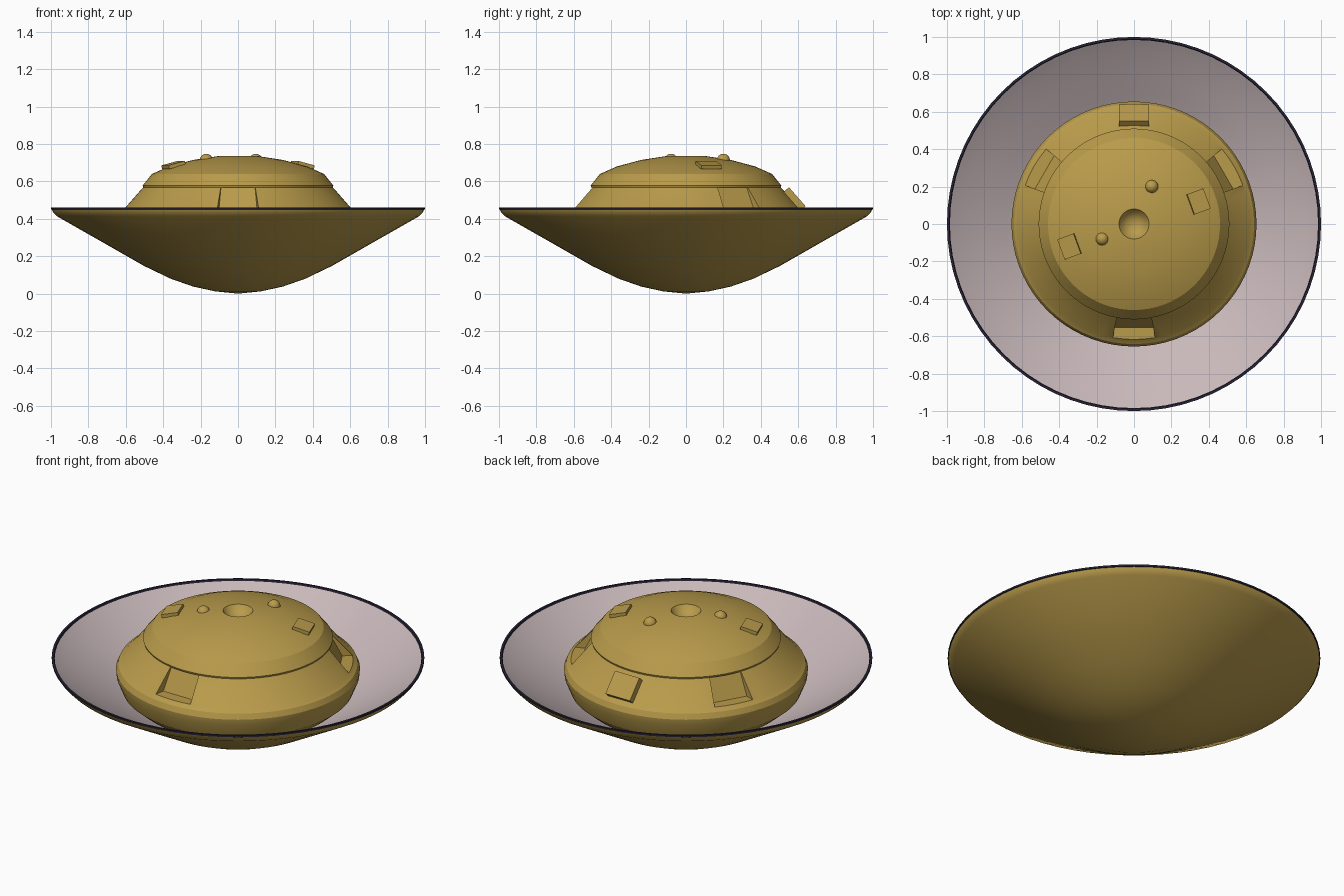
import bpy, bmesh, math
from mathutils import Matrix, Vector

if "Cube" in bpy.data.objects:
    bpy.data.objects.remove(bpy.data.objects["Cube"])


def material(name, rgb):
    m = bpy.data.materials.new(name)
    m.diffuse_color = (*rgb, 1)
    m.use_nodes = True
    m.node_tree.nodes["Principled BSDF"].inputs["Base Color"].default_value = m.diffuse_color
    return m


GOLD = material("gold foil", (0.485, 0.328, 0.07))
PINK = material("pale pink grey", (0.58, 0.48, 0.49))
DARK = material("dark violet", (0.02, 0.016, 0.035))


def finish(name, bm, mat, angle=30):
    me = bpy.data.meshes.new(name)
    bm.to_mesh(me)
    bm.free()
    ob = bpy.data.objects.new(name, me)
    bpy.context.collection.objects.link(ob)
    me.materials.append(mat)
    smooth(ob, angle)
    return ob


def smooth(ob, angle):
    bpy.ops.object.select_all(action='DESELECT')
    ob.select_set(True)
    bpy.context.view_layer.objects.active = ob
    bpy.ops.object.shade_smooth_by_angle(angle=math.radians(angle))


def lathe(name, profile, mat, steps=72, angle=30, flip=False):
    """Spin an (r, z) profile about the z axis."""
    bm = bmesh.new()
    vs = [bm.verts.new((r, 0, z)) for r, z in profile]
    es = [bm.edges.new(p) for p in zip(vs, vs[1:])]
    bmesh.ops.spin(bm, geom=vs + es, axis=(0, 0, 1), cent=(0, 0, 0),
                   angle=math.tau, steps=steps, use_merge=True)
    bmesh.ops.remove_doubles(bm, verts=bm.verts, dist=1e-4)
    bmesh.ops.recalc_face_normals(bm, faces=bm.faces)
    if flip:
        bmesh.ops.reverse_faces(bm, faces=bm.faces)
    return finish(name, bm, mat, angle)


def plate(name, size, loc, normal, spin=0.0):
    """Thin box whose local z follows the given normal."""
    bm = bmesh.new()
    n = Vector(normal).normalized()
    x = Vector((math.cos(spin), math.sin(spin), 0))
    x = (x - n * x.dot(n)).normalized()
    rot = Matrix((x, n.cross(x), n)).transposed().to_4x4()
    bmesh.ops.create_cube(bm, size=1, matrix=Matrix.Translation(loc) @ rot @ Matrix.Diagonal((*size, 1)))
    return finish(name, bm, GOLD)


# Heat shield dish: outer skin, dark rim band and pale inner lining
lathe("dish_outer", [(0, 0.0), (0.12, 0.012), (0.24, 0.038), (0.36, 0.08), (0.5, 0.147),
                     (0.97, 0.415), (0.99, 0.437), (0.996, 0.452)], GOLD)
lathe("dish_rim", [(0.996, 0.45), (1.0, 0.452), (1.0, 0.462), (0.988, 0.462), (0.984, 0.452)], DARK)
lathe("dish_lining", [(0.984, 0.453), (0.92, 0.408), (0.8, 0.338), (0.7, 0.278), (0.5, 0.165),
                      (0.3, 0.08), (0, 0.03)], PINK, flip=True)

# Capsule back shell: domed lid with a central cup, conical skirt, rounded base
shell = lathe("capsule_shell", [
    (0, 0.685), (0.035, 0.692), (0.062, 0.71), (0.08, 0.737), (0.11, 0.735), (0.24, 0.715),
    (0.37, 0.68), (0.46, 0.64), (0.51, 0.578), (0.507, 0.568), (0.515, 0.56), (0.62, 0.44),
    (0.642, 0.425), (0.655, 0.395), (0.652, 0.36), (0.62, 0.28), (0.55, 0.22), (0, 0.15)], GOLD)

# Three notches cut into the skirt
for a in (30, 150, 270):
    bm = bmesh.new()
    rings = []
    for d in (-10.5, 10.5):
        t = math.radians(a + d)
        rings.append([bm.verts.new((r * math.cos(t), r * math.sin(t), z))
                      for r, z in ((0.5, 0.567), (0.562, 0.443), (0.72, 0.443), (0.72, 0.567))])
    for ring in rings:
        bm.faces.new(ring)
    for i in range(4):
        j = (i + 1) % 4
        bm.faces.new((rings[0][i], rings[0][j], rings[1][j], rings[1][i]))
    bmesh.ops.recalc_face_normals(bm, faces=bm.faces)
    cutter = finish("notch_cutter", bm, GOLD)
    mod = shell.modifiers.new("notch", 'BOOLEAN')
    mod.operation, mod.solver, mod.object = 'DIFFERENCE', 'EXACT', cutter
    bpy.context.view_layer.objects.active = shell
    bpy.ops.object.modifier_apply(modifier=mod.name)
    bpy.data.objects.remove(cutter)
smooth(shell, 25)

# Hatch on the rear of the skirt
plate("rear_hatch", (0.16, 0.135, 0.04), (0, 0.58, 0.505), (0, 0.75, 0.66))

# Two opposite lid panels, tilted with the dome
for s, name in ((1, "lid_panel_right"), (-1, "lid_panel_left")):
    plate(name, (0.095, 0.115, 0.02), (0.345 * s, 0.12 * s, 0.688),
          (0.24 * s, 0.085 * s, 1), math.radians(20))

# Small round knobs on the lid
for name, x, y in (("knob_rear", 0.095, 0.2), ("knob_front", -0.17, -0.08)):
    bm = bmesh.new()
    bmesh.ops.create_uvsphere(bm, u_segments=20, v_segments=12, radius=0.035,
                              matrix=Matrix.Translation((x, y, 0.713)))
    finish(name, bm, GOLD, 60)
